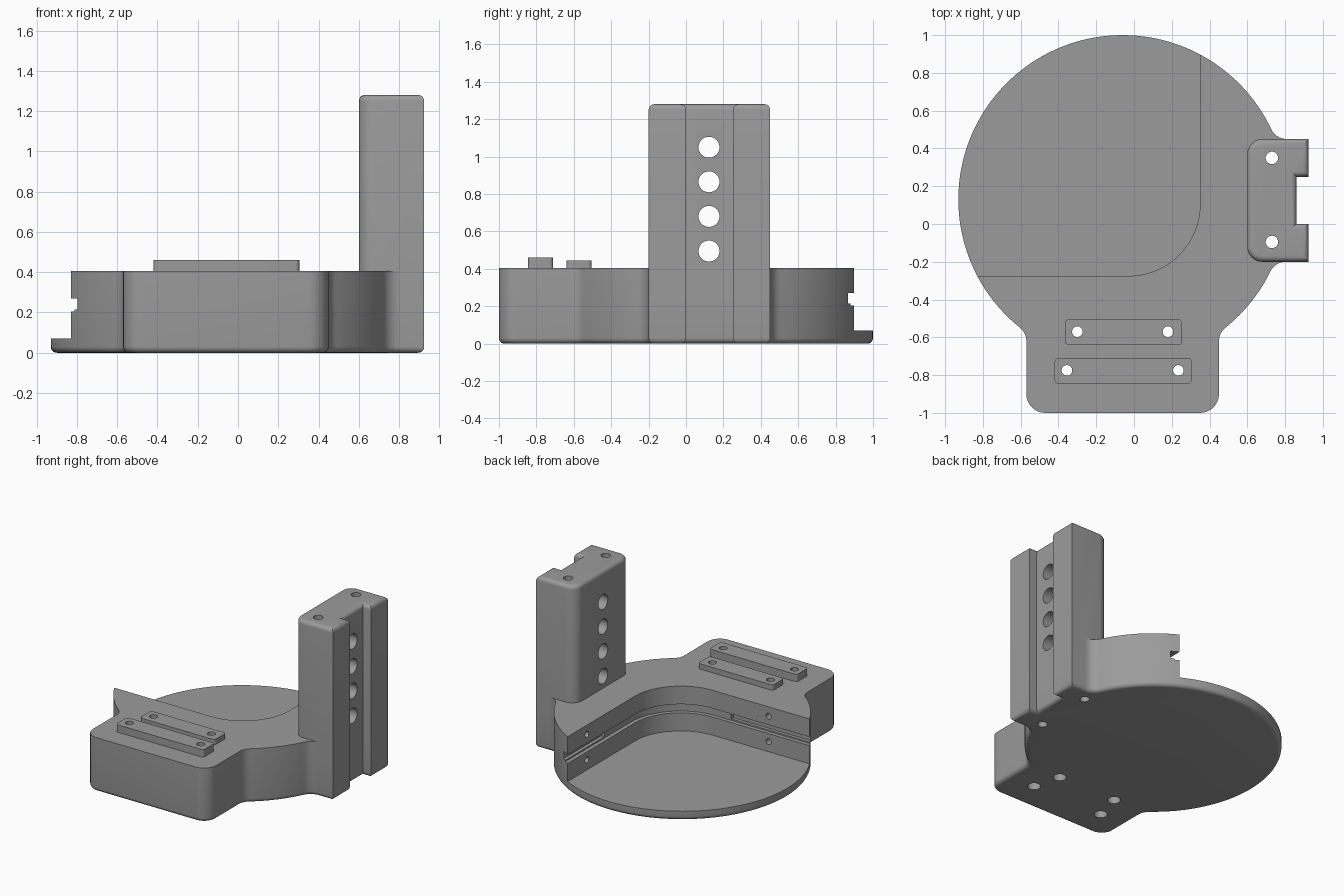
import bpy, bmesh, math
from mathutils import Matrix, Vector

if "Cube" in bpy.data.objects:
    bpy.data.objects.remove(bpy.data.objects["Cube"])

grey = bpy.data.materials.new("matte_grey")
grey.diffuse_color = (0.33, 0.33, 0.33, 1)
grey.use_nodes = True
grey.node_tree.nodes["Principled BSDF"].inputs["Base Color"].default_value = grey.diffuse_color


def arc(cx, cy, r, a0, a1, n):
    """Points on an arc, angles in degrees."""
    return [(cx + r * math.cos(math.radians(a0 + (a1 - a0) * i / n)),
             cy + r * math.sin(math.radians(a0 + (a1 - a0) * i / n))) for i in range(n + 1)]


def prism(name, pts, z0, z1, round_z=None, size=0.03):
    """Extrude an outline; optionally round the rim lying at height round_z."""
    bm = bmesh.new()
    face = bm.faces.new([bm.verts.new((x, y, z0)) for x, y in pts])
    top = bmesh.ops.extrude_face_region(bm, geom=[face])["geom"]
    bmesh.ops.translate(bm, vec=(0, 0, z1 - z0),
                        verts=[v for v in top if isinstance(v, bmesh.types.BMVert)])
    if round_z is not None:
        rim = [e for e in bm.edges if all(abs(v.co.z - round_z) < 1e-5 for v in e.verts)]
        bmesh.ops.bevel(bm, geom=rim, offset=size, segments=5, profile=0.5,
                        affect='EDGES', clamp_overlap=False)
    bmesh.ops.recalc_face_normals(bm, faces=bm.faces)
    return finish(name, bm)


def finish(name, bm):
    me = bpy.data.meshes.new(name)
    bm.to_mesh(me)
    bm.free()
    me.materials.append(grey)
    ob = bpy.data.objects.new(name, me)
    bpy.context.collection.objects.link(ob)
    return ob


def drill(start, end, r):
    """Cylinder between two points, used as a cutter."""
    a, b = Vector(start), Vector(end)
    rot = (b - a).to_track_quat('Z', 'Y').to_matrix().to_4x4()
    bm = bmesh.new()
    bmesh.ops.create_cone(bm, cap_ends=True, segments=32, radius1=r, radius2=r,
                          depth=(b - a).length, matrix=Matrix.Translation((a + b) / 2) @ rot)
    return finish("drill", bm)


def combine(target, other, op):
    mod = target.modifiers.new(op, 'BOOLEAN')
    mod.operation, mod.object, mod.solver = op, other, 'EXACT'
    bpy.context.view_layer.objects.active = target
    bpy.ops.object.modifier_apply(modifier=mod.name)
    bpy.data.objects.remove(other)


def rounded_rect(x0, x1, y0, y1, r):
    return (arc(x1 - r, y1 - r, r, 0, 90, 5) + arc(x0 + r, y1 - r, r, 90, 180, 5)
            + arc(x0 + r, y0 + r, r, 180, 270, 5) + arc(x1 - r, y0 + r, r, 270, 360, 5))


# Base outline: disc, front block and tower foot joined by concave fillets
CX, CY, R, F = -0.06, 0.13, 0.87, 0.09
X0, X1, Y0 = -0.57, 0.45, -1.0
T0, T1, TX = -0.2, 0.45, 0.925
channel = [(TX, T0), (TX, 0.0), (0.86, 0.0), (0.86, 0.25), (TX, 0.25), (TX, T1)]


def side_fillet(dy):        # angle and centre of a fillet meeting a tower side
    dx = math.sqrt((R + F) ** 2 - dy ** 2)
    return math.degrees(math.atan2(dy, dx)), CX + dx, CY + dy


au, ux, uy = side_fillet(T1 + F - CY)
al, lx, ly = side_fillet(T0 - F - CY)
ndx = X1 - CX + F
ndy = math.sqrt((R + F) ** 2 - ndx ** 2)
an = math.degrees(math.atan2(ndy, ndx))     # neck fillet angle below horizontal
outline = channel[:]
outline += arc(ux, uy, F, 270, 180 + au, 8)
outline += arc(CX, CY, R, au, 180 + an, 90)[1:]
outline += arc(CX - ndx, CY - ndy, F, an, 0, 8)[1:]
outline += arc(X0 + 0.1, Y0 + 0.1, 0.1, 180, 270, 8)
outline += arc(X1 - 0.1, Y0 + 0.1, 0.1, 270, 360, 8)
outline += arc(CX + ndx, CY - ndy, F, 180, 180 - an, 8)
outline += arc(CX, CY, R, -an, al, 16)[1:]
outline += arc(lx, ly, F, 180 + al, 90, 8)[1:]
base = prism("holder_base", outline, 0, 0.405, 0.0)

# Corner pocket above the thin plate, with a groove along its walls
def pocket(grow, r):
    return ([(-1.3, 1.3), (-1.3, -0.275 - grow)]
            + arc(0.35 + grow - r, -0.275 - grow + r, r, 270, 360, 20) + [(0.35 + grow, 1.3)])


combine(base, prism("pocket", pocket(0, 0.38), 0.07, 0.7), 'DIFFERENCE')
combine(base, prism("curved_groove", pocket(0.03, 0.41), 0.205, 0.27), 'DIFFERENCE')
for x0, x1, y0, y1 in ((-1.3, -0.16, -0.33, -0.2), (0.25, 0.405, 0.42, 1.3)):
    combine(base, prism("straight_groove", [(x0, y0), (x1, y0), (x1, y1), (x0, y1)],
                        0.215, 0.27), 'DIFFERENCE')

# Tower with a channel in its outer face
tower = channel + arc(0.68, T1 - 0.08, 0.08, 90, 180, 8) + arc(0.68, T0 + 0.08, 0.08, 180, 270, 8)
combine(base, prism("tower", tower, 0.3, 1.28, 1.28), 'UNION')

# Two raised strips on the front block
for x0, x1, y0, y1, z in ((-0.365, 0.255, -0.64, -0.505, 0.445), (-0.42, 0.305, -0.845, -0.71, 0.46)):
    combine(base, prism("strip", rounded_rect(x0, x1, y0, y1, 0.02), 0.35, z), 'UNION')

# Vertical screw holes, wider underneath the front block
for x, y in ((-0.30, -0.57), (0.18, -0.57), (-0.355, -0.775), (0.235, -0.775)):
    combine(base, drill((x, y, -0.1), (x, y, 0.6), 0.028), 'DIFFERENCE')
    combine(base, drill((x, y, -0.1), (x, y, 0.1), 0.045), 'DIFFERENCE')
for y in (0.35, -0.095):
    combine(base, drill((0.73, y, -0.1), (0.73, y, 1.5), 0.033), 'DIFFERENCE')

# Row of cross holes through the tower
for z in (0.495, 0.68, 0.865, 1.05):
    combine(base, drill((0.4, 0.123, z), (1.1, 0.123, z), 0.056), 'DIFFERENCE')

# Small blind holes above and below the groove
for z in (0.145, 0.335):
    combine(base, drill((-0.49, -0.2, z), (-0.49, -0.42, z), 0.022), 'DIFFERENCE')
    combine(base, drill((0.3, 0.67, z), (0.48, 0.67, z), 0.022), 'DIFFERENCE')

# Smooth curves, crisp edges
bpy.ops.object.select_all(action='DESELECT')
base.select_set(True)
bpy.context.view_layer.objects.active = base
bpy.ops.object.shade_smooth_by_angle(angle=math.radians(30))
